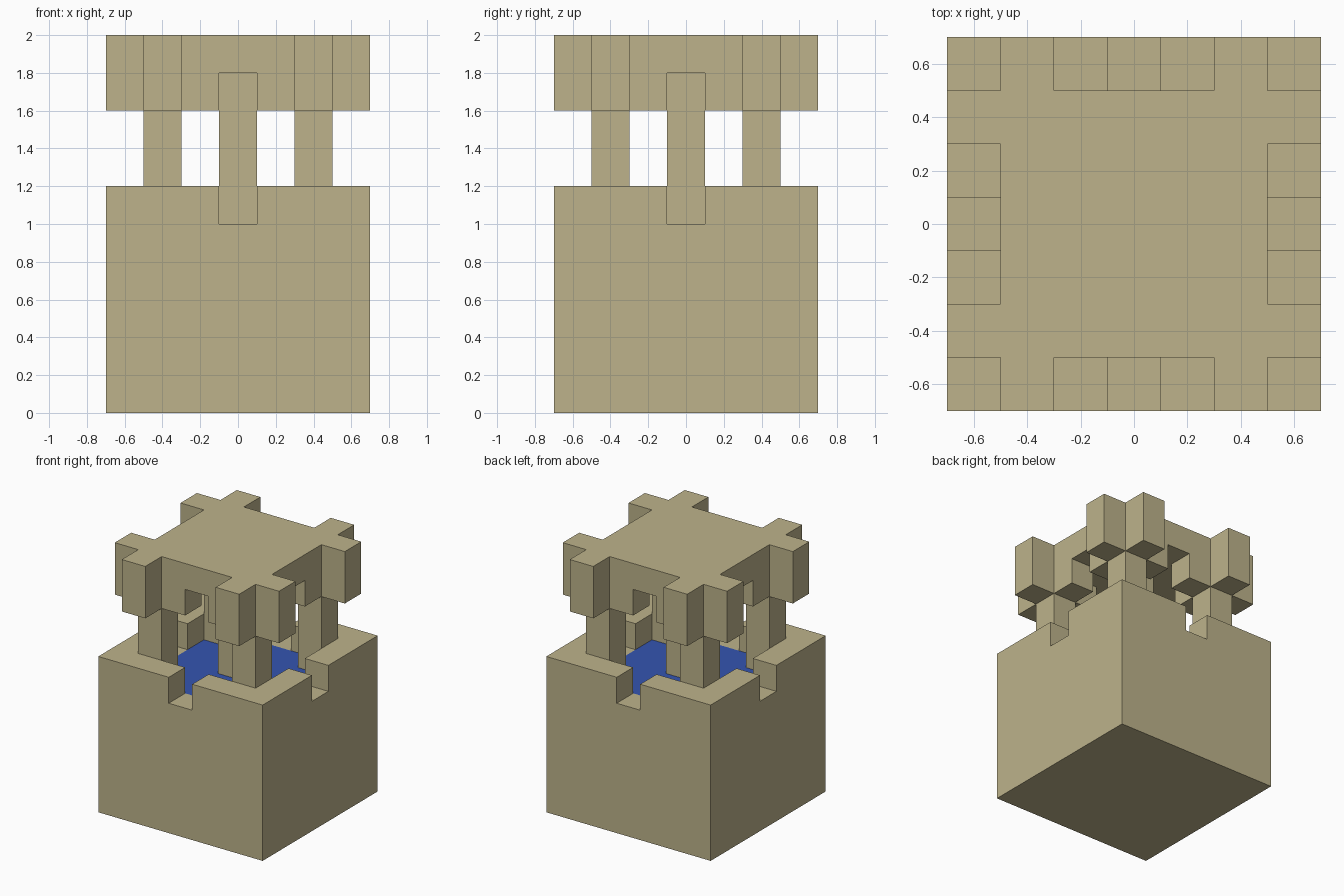
import bpy

default = bpy.data.objects.get("Cube")
if default:
    bpy.data.objects.remove(default, do_unlink=True)


def make_material(name, colour):
    mat = bpy.data.materials.new(name)
    mat.use_nodes = True
    mat.diffuse_color = (*colour, 1)
    mat.node_tree.nodes["Principled BSDF"].inputs["Base Color"].default_value = (*colour, 1)
    return mat


STONE = make_material("sandstone", (0.51, 0.45, 0.258))
BLUE = make_material("water blue", (0.034, 0.089, 0.434))


def box(name, size, x=0, y=0, bottom=0, top=1, mat=STONE):
    """Box of footprint size (sx, sy) centred on x, y between two heights."""
    bpy.ops.mesh.primitive_cube_add(size=1, location=(x, y, (bottom + top) / 2))
    obj = bpy.context.object
    obj.name = name
    obj.scale = (size[0], size[1], top - bottom)
    bpy.ops.object.transform_apply(location=True, rotation=False, scale=True)
    obj.data.materials.append(mat)
    return obj


def combine(target, tool, operation):
    """Apply a boolean and remove the tool object."""
    tool.hide_render = True
    mod = target.modifiers.new("bool", "BOOLEAN")
    mod.operation = operation
    mod.solver = "EXACT"
    mod.object = tool
    bpy.context.view_layer.objects.active = target
    bpy.ops.object.modifier_apply(modifier=mod.name)
    bpy.data.objects.remove(tool, do_unlink=True)


U = 0.2             # block unit
WIDE = 7 * U        # full width
INNER = 5 * U       # pool and roof plate width

# Basin: solid block with a pool and a spout notch in each wall
basin = box("basin", (WIDE, WIDE), top=1.2)
combine(basin, box("pool_cutter", (INNER, INNER), bottom=0.96, top=1.5), "DIFFERENCE")
for size in ((2 * WIDE, U), (U, 2 * WIDE)):
    combine(basin, box("notch_cutter", size, bottom=1.0, top=1.5), "DIFFERENCE")

# Water filling the pool
box("water", (INNER, INNER), bottom=0.96, top=1.0, mat=BLUE)

# Roof: plate with crossing beams that stick out past the corners
roof = box("roof", (INNER, INNER), bottom=1.8, top=2.0)
for side in (-2 * U, 2 * U):
    combine(roof, box("beam", (WIDE, U), y=side, bottom=1.6, top=2.0), "UNION")
    combine(roof, box("beam", (U, WIDE), x=side, bottom=1.6, top=2.0), "UNION")

# Opening under the roof edge on all four sides
for size in ((2 * WIDE, U), (U, 2 * WIDE)):
    combine(roof, box("opening_cutter", size, bottom=1.5, top=1.8), "DIFFERENCE")

# Four corner pillars and the central column
for sx, x_name in ((-1, "right"), (1, "left")):
    for sy, y_name in ((-1, "front"), (1, "back")):
        box(f"{y_name}_{x_name}_pillar", (U, U), sx * 2 * U, sy * 2 * U, 1.0, 1.6)
box("central_column", (U, U), bottom=1.0, top=1.8)
